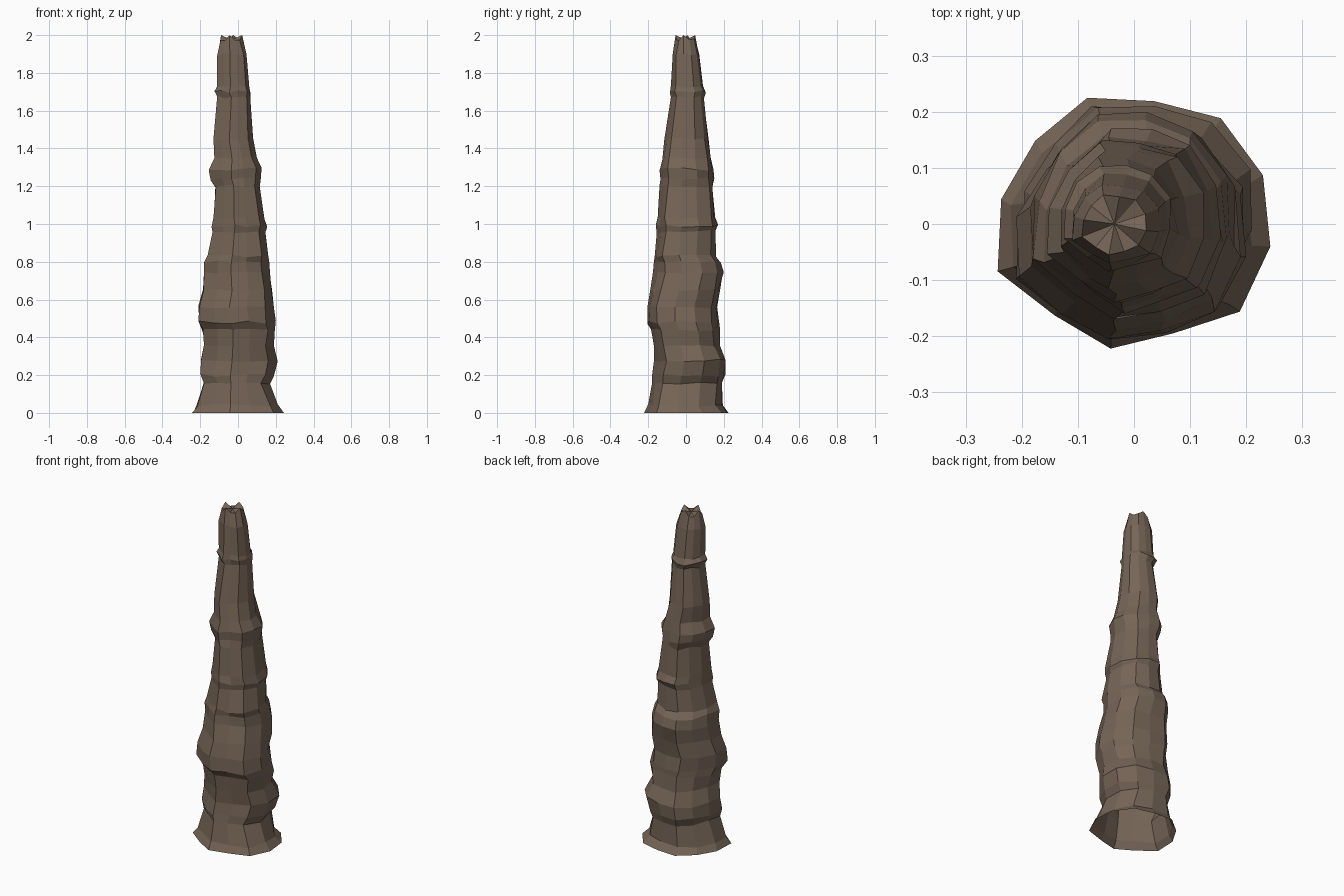
import bpy, bmesh, math, random

random.seed(4)
SIDES = 12

# bark colour
bark = bpy.data.materials.new("weathered brown")
bark.diffuse_color = (0.18, 0.13, 0.094, 1)

# silhouette: height, x min, x max, y min, y max
PROFILE = [
    (0.00, -.243, .243, -.222, .225), (0.04, -.22, .21, -.20, .195),
    (0.16, -.18, .17, -.18, .19), (0.20, -.20, .19, -.18, .21),
    (0.28, -.195, .21, -.17, .21), (0.36, -.18, .19, -.17, .18),
    (0.44, -.19, .195, -.185, .18), (0.48, -.21, .20, -.205, .175),
    (0.56, -.21, .19, -.205, .165), (0.65, -.185, .18, -.19, .18),
    (0.74, -.18, .17, -.175, .20), (0.80, -.18, .165, -.17, .185),
    (0.83, -.16, .16, -.165, .16), (0.96, -.135, .145, -.155, .155),
    (0.99, -.14, .155, -.16, .17), (1.03, -.13, .14, -.15, .155),
    (1.20, -.12, .115, -.14, .14), (1.24, -.145, .12, -.135, .15),
    (1.29, -.155, .125, -.14, .145), (1.35, -.125, .10, -.125, .13),
    (1.45, -.13, .08, -.115, .12), (1.67, -.11, .065, -.08, .095),
    (1.70, -.125, .065, -.085, .105), (1.73, -.11, .06, -.08, .09),
    (1.90, -.11, .045, -.07, .07), (1.98, -.093, .022, -.055, .052),
]
# irregular cross-section, one radius per side
RADII = [.247, .245, .242, .219, .236, .226, .237, .255, .216, .228, .21, .247]


def ring(i, level):
    """Irregular polygon fitted to the silhouette at one level."""
    z, x0, x1, y0, y1 = level
    wobble = 0 if i == 0 else 0.04
    pts = []
    for k, r in enumerate(RADII):
        a = math.radians(-10 + 30 * k)
        r *= 1 + random.uniform(-wobble, wobble)
        pts.append((r * math.cos(a), r * math.sin(a)))
    xs, ys = [p[0] for p in pts], [p[1] for p in pts]
    fit = lambda v, s, lo, hi: lo + (v - min(s)) / (max(s) - min(s)) * (hi - lo)
    last = i == len(PROFILE) - 1
    out = []
    for k, (x, y) in enumerate(pts):
        if last:                       # jagged broken rim
            dz = 0.02 if k % 3 == 0 else random.uniform(-0.012, 0.004)
        else:                          # slightly uneven ridges
            dz = random.uniform(-.008, .008) if i else 0
        out.append((fit(x, xs, x0, x1), fit(y, ys, y0, y1), z + dz))
    return out


# trunk: open at the base, faceted sides
bm = bmesh.new()
rings = [[bm.verts.new(p) for p in ring(i, lv)] for i, lv in enumerate(PROFILE)]
for a, b in zip(rings, rings[1:]):
    for k in range(SIDES):
        n = (k + 1) % SIDES
        bm.faces.new((a[k], a[n], b[n], b[k]))

# broken top
centre = bm.verts.new((-.035, 0, 1.975))
for k in range(SIDES):
    bm.faces.new((rings[-1][k], rings[-1][(k + 1) % SIDES], centre))

mesh = bpy.data.meshes.new("tree_trunk")
bm.to_mesh(mesh)
bm.free()
mesh.materials.append(bark)
trunk = bpy.data.objects.new("tree_trunk", mesh)
bpy.context.collection.objects.link(trunk)
